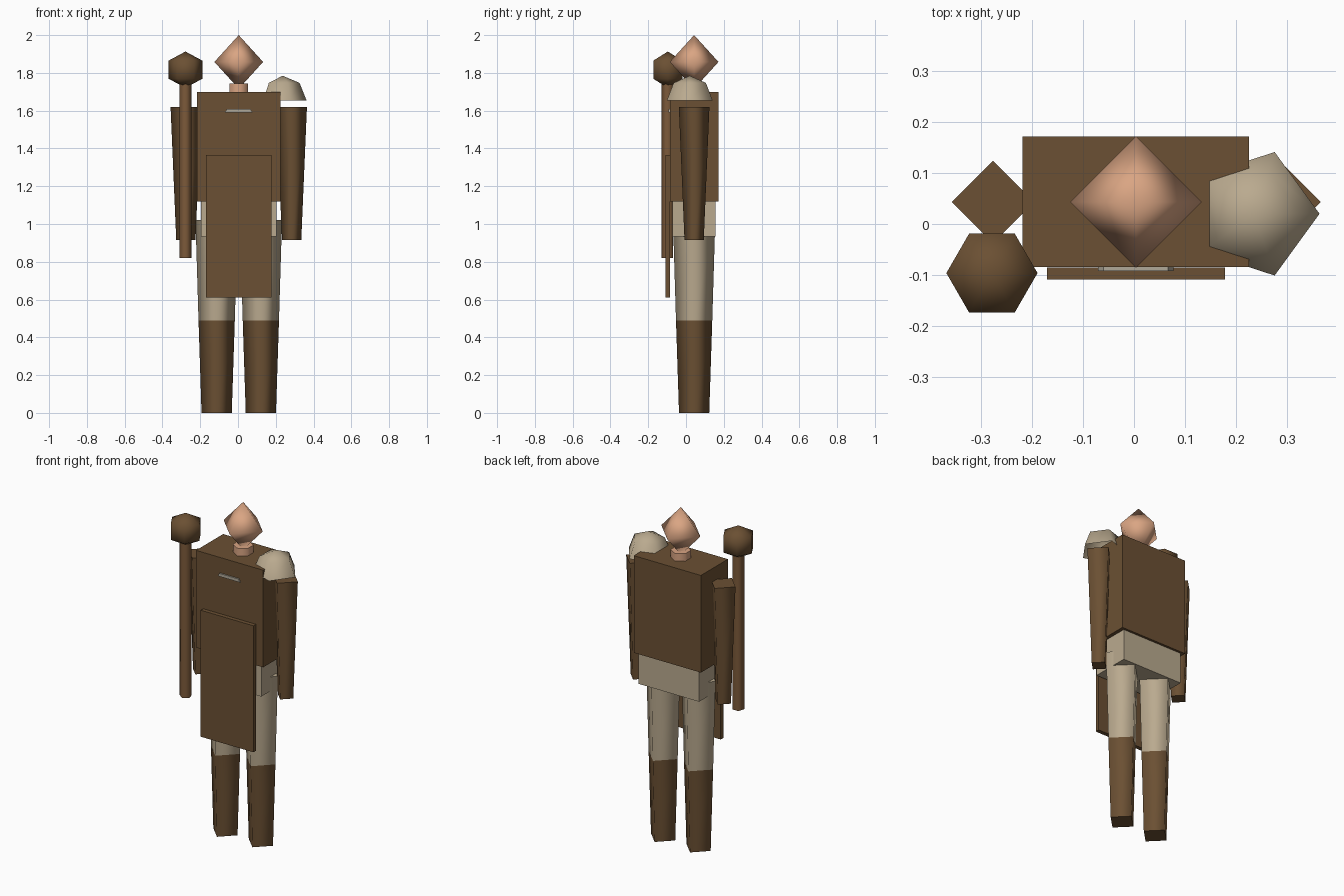
import bpy
import bmesh
from math import sin, cos, pi, radians

cube = bpy.data.objects.get("Cube")
if cube:
    bpy.data.objects.remove(cube)


def material(name, rgb):
    linear = [((c / 255 + 0.055) / 1.055) ** 2.4 for c in rgb] + [1.0]
    mat = bpy.data.materials.new(name)
    mat.use_nodes = True
    mat.diffuse_color = linear
    mat.node_tree.nodes["Principled BSDF"].inputs["Base Color"].default_value = linear
    return mat


leather = material("brown leather", (107, 80, 51))
wood = material("light wood", (124, 90, 58))
cloth = material("pale cloth", (186, 170, 143))
skin = material("skin", (218, 165, 131))
metal = material("grey metal", (176, 168, 153))


def finish(bm, name, mat):
    bmesh.ops.recalc_face_normals(bm, faces=bm.faces)
    mesh = bpy.data.meshes.new(name)
    bm.to_mesh(mesh)
    bm.free()
    mesh.materials.append(mat)
    obj = bpy.data.objects.new(name, mesh)
    bpy.context.collection.objects.link(obj)
    return obj


def box(name, x, y, z, mat, top_scale=1.0):
    """Box from (min, max) pairs, with an optional narrower top."""
    bm = bmesh.new()
    bmesh.ops.create_cube(bm, size=1)
    for v in bm.verts:
        px = v.co.x * (top_scale if v.co.z > 0 else 1)
        v.co = [(a + b) / 2 + t * (b - a)
                for (a, b), t in zip((x, y, z), (px, v.co.y, v.co.z))]
    return finish(bm, name, mat)


def turned(name, x, y, profile, sides, mat, start=0, caps=True):
    """Smooth-sided turned shape; profile is (radius, z) from bottom to top."""
    bm = bmesh.new()
    rings = []
    for r, z in profile:
        if r == 0:
            rings.append([bm.verts.new((x, y, z))] * sides)
        else:
            angles = [radians(start) + 2 * pi * i / sides for i in range(sides)]
            rings.append([bm.verts.new((x + r * cos(a), y + r * sin(a), z)) for a in angles])
    for low, high in zip(rings, rings[1:]):
        for i in range(sides):
            j = (i + 1) % sides
            corners = dict.fromkeys((low[i], low[j], high[j], high[i]))
            bm.faces.new(list(corners)).smooth = True
    if caps:
        for ring in (rings[0], rings[-1]):
            if len(set(ring)) > 1:
                for e in bm.faces.new(ring).edges:
                    e.smooth = False
    return finish(bm, name, mat)


def ball_profile(radius, height, z, rings, first=0):
    steps = [pi * k / rings for k in range(first, rings + 1)]
    return [(0 if k in (0, rings) else radius * sin(pi * k / rings),
             z - height * cos(pi * k / rings)) for k in range(first, rings + 1)]


cx, cy = 0.004, 0.043

# Body
box("torso", (-0.218, 0.225), (-0.084, 0.171), (1.12, 1.70), leather)
box("hips", (-0.197, 0.204), (-0.072, 0.157), (0.935, 1.12), cloth)
box("apron", (-0.170, 0.178), (-0.109, -0.085), (0.61, 1.365), leather)
box("chest_clasp", (-0.070, 0.077), (-0.092, -0.083), (1.59, 1.608), metal, 0.86)

# Head and neck
turned("neck", cx, cy, [(0.056, 1.66), (0.056, 1.745)], 6, skin, start=30)
turned("head", cx, cy, ball_profile(0.129, 0.142, 1.858, 2), 4, skin)

# Limbs
for side, s in (("left", 1), ("right", -1)):
    arm_x, leg_x = cx + s * 0.28, cx + s * 0.117
    turned(side + "_arm", arm_x, cy, [(0.051, 0.915), (0.081, 1.62)], 4, leather)
    turned(side + "_boot", leg_x, cy, [(0.080, 0), (0.096, 0.49)], 4, leather)
    turned(side + "_leg", leg_x, cy, [(0.096, 0.49), (0.112, 1.02)], 4, cloth)

# Open shoulder dome on the left
turned("left_shoulder_pad", 0.236, 0.02, ball_profile(0.127, 0.13, 1.655, 4, first=2),
       5, cloth, caps=False)

# Club held on the right
club_x, club_y = -0.278, -0.096
turned("club_shaft", club_x, club_y, [(0.034, 0.82), (0.034, 1.76)], 5, wood, start=-90)
turned("club_head", club_x, club_y, ball_profile(0.103, 0.096, 1.817, 3), 6, leather)
